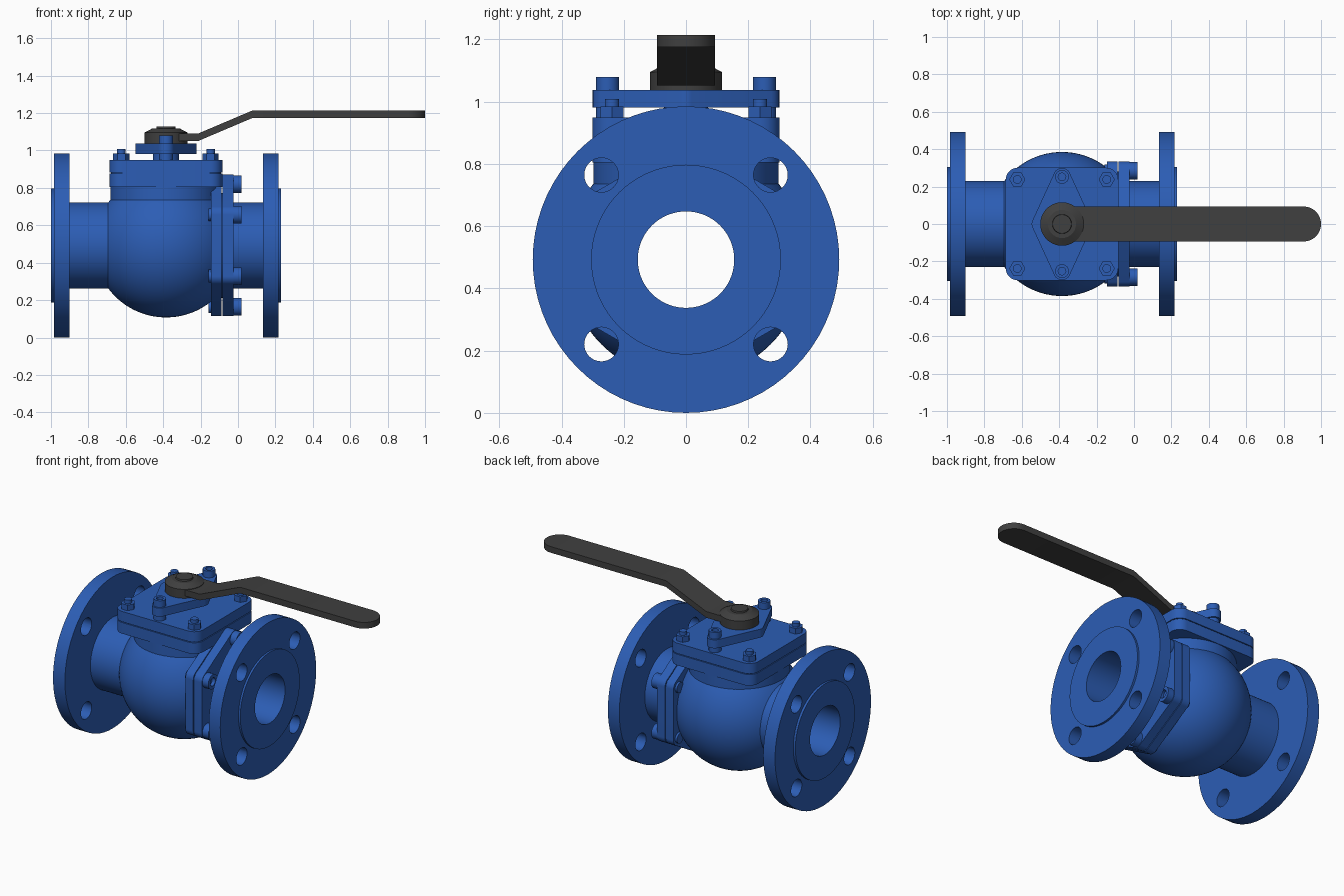
import bpy, bmesh
from math import pi, sin, cos, atan2, sqrt, radians

if "Cube" in bpy.data.objects:
    bpy.data.objects.remove(bpy.data.objects["Cube"])

CZ = 0.4925          # height of the pipe axis
CX = -0.385          # centre of the ball body and stem
R = 0.4925           # pipe flange radius
BORE = 0.155


def material(name, rgb):
    m = bpy.data.materials.new(name)
    m.diffuse_color = (*rgb, 1)
    m.use_nodes = True
    m.node_tree.nodes["Principled BSDF"].inputs["Base Color"].default_value = m.diffuse_color
    return m


BLUE = material("blue_paint", (0.025, 0.11, 0.46))
DARK = material("dark_metal", (0.05, 0.05, 0.05))


def make(name, verts, faces, mat=BLUE):
    bm = bmesh.new()
    vs = [bm.verts.new(v) for v in verts]
    for f in faces:
        bm.faces.new([vs[i] for i in f])
    bmesh.ops.remove_doubles(bm, verts=bm.verts, dist=1e-5)
    bmesh.ops.recalc_face_normals(bm, faces=bm.faces)
    me = bpy.data.meshes.new(name)
    bm.to_mesh(me)
    bm.free()
    me.materials.append(mat)
    ob = bpy.data.objects.new(name, me)
    bpy.context.collection.objects.link(ob)
    return ob


def place(axis, h, u, v):
    # axis X: profile height runs along x; axis Z: along z
    return (h, u, v) if axis == 'X' else (u, v, h)


def lathe(name, pts, at=(0, 0), axis='Z', n=64, mat=BLUE, phase=0.0):
    """Spin (height, radius) points; closed into a ring when no point is on the axis."""
    k = len(pts)
    verts = [place(axis, h, at[0] + r * cos(phase + 2 * pi * i / n), at[1] + r * sin(phase + 2 * pi * i / n))
             for i in range(n) for h, r in pts]
    segs = k if pts[-1][1] > 0 else k - 1
    faces = [(i * k + j, i * k + (j + 1) % k, (i + 1) % n * k + (j + 1) % k, (i + 1) % n * k + j)
             for i in range(n) for j in range(segs)]
    return make(name, verts, faces, mat)


def cyl(name, lo, hi, r, at, axis='Z', n=32, mat=BLUE):
    return lathe(name, [(lo, 0), (lo, r), (hi, r), (hi, 0)], at, axis, n, mat)


def socket_screw(name, lo, hi, r, at, axis):
    d = (hi - lo) * 0.5
    return lathe(name, [(lo, 0), (lo, r), (hi, r), (hi, r * .55), (hi - d, r * .55), (hi - d, 0)], at, axis, 24)


def rounded(centres, r, steps=8):
    """Outline of a convex counter-clockwise polygon grown by radius r."""
    out, m = [], len(centres)
    for i, (x, y) in enumerate(centres):
        px, py = centres[i - 1]
        nx, ny = centres[(i + 1) % m]
        a = atan2(y - py, x - px) - pi / 2
        turn = (atan2(ny - y, nx - x) - pi / 2 - a) % (2 * pi)
        out += [(x + r * cos(a + turn * s / steps), y + r * sin(a + turn * s / steps)) for s in range(steps + 1)]
    return out


def prism(name, outline, lo, hi, axis='Z', mat=BLUE):
    n = len(outline)
    verts = [place(axis, h, u, v) for h in (lo, hi) for u, v in outline]
    faces = [tuple(range(n)), tuple(range(n, 2 * n))]
    faces += [(i, (i + 1) % n, n + (i + 1) % n, n + i) for i in range(n)]
    return make(name, verts, faces, mat)


def cut(ob, cutters):
    for c in cutters:
        c.hide_render = True
        m = ob.modifiers.new("cut", 'BOOLEAN')
        m.operation, m.solver, m.object = 'DIFFERENCE', 'EXACT', c
        bpy.context.view_layer.objects.active = ob
        bpy.ops.object.modifier_apply(modifier=m.name)
    for c in cutters:
        bpy.data.objects.remove(c)


def flange_holes(x):
    return [cyl("hole_cutter", x - .1, x + .1, .055, (sy * .272, CZ + sz * .272), 'X')
            for sy in (-1, 1) for sz in (-1, 1)]


# Main body: pipe flange, neck and ball housing with a through bore
a0 = atan2(.23, -sqrt(.385 ** 2 - .23 ** 2))
a1 = atan2(.285, .255)
ball = [(CX + .385 * cos(a0 + (a1 - a0) * i / 28), .385 * sin(a0 + (a1 - a0) * i / 28)) for i in range(29)]
body = lathe("valve_body", [(-1, BORE), (-1, .305), (-.985, .305), (-.985, R), (-.9, R), (-.9, .23)]
             + ball + [(-.085, .28), (-.085, BORE)], (0, CZ), 'X', 72)
cut(body, flange_holes(-.94))

# End piece: neck and second pipe flange
end = lathe("end_piece", [(-.085, BORE), (-.085, .28), (-.03, .28), (-.03, .23), (.135, .23), (.135, R),
                          (.217, R), (.217, .305), (.23, .305), (.23, BORE)], (0, CZ), 'X', 72)
cut(end, flange_holes(.175))

# Hexagonal joint flanges with six screws
hexa = [(.328 * cos(radians(30 + 60 * i)), CZ + .328 * sin(radians(30 + 60 * i))) for i in range(6)]
for name, lo, hi in (("body_joint_flange", -.144, -.088), ("end_joint_flange", -.083, -.025)):
    plate = prism(name, rounded(hexa, .05), lo, hi, 'X')
    cut(plate, [cyl("bore_cutter", lo - .1, hi + .1, .21, (0, CZ), 'X')])
for i, p in enumerate(hexa):
    socket_screw(f"joint_screw_{i}", -.027, .018, .047, p, 'X')
    cyl(f"joint_screw_end_{i}", -.158, -.14, .034, p, 'X', 24)

# Bonnet: round collar and two stacked square plates
cyl("bonnet_collar", .70, .82, .298, (CX, 0), n=64)


def square(h, r):
    c = h - r
    return rounded([(CX + .0 + sx * c, sy * c) for sx, sy in ((-1, -1), (1, -1), (1, 1), (-1, 1))], r)


prism("bonnet_lower_plate", square(.301, .065), .805, .877)
prism("bonnet_gasket", square(.293, .06), .87, .89)
prism("bonnet_upper_plate", square(.301, .065), .882, .949)
for sx in (-1, 1):
    for sy in (-1, 1):
        at = (CX + sx * .239, sy * .238)
        tag = f"{'left' if sx < 0 else 'right'}_{'front' if sy < 0 else 'back'}"
        lathe(f"bonnet_nut_{tag}", [(.945, 0), (.945, .043), (.985, .043), (.985, 0)], at, n=6)
        cyl(f"bonnet_stud_{tag}", .94, 1.008, .023, at, n=20)

# Diamond gland plate on its pad, held by two screws
cyl("gland_pad", .94, .99, .07, (CX, 0))
prism("gland_plate", rounded([(CX, -.255), (CX + .117, 0), (CX, .255), (CX - .117, 0)], .045), .982, 1.037)
for side, s in (("front", -1), ("back", 1)):
    cyl(f"gland_spacer_{side}", .94, .99, .037, (CX, s * .252), n=24)
    socket_screw(f"gland_screw_{side}", 1.03, 1.08, .037, (CX, s * .252), 'Z')

# Lever hub and stem cap
lathe("lever_hub", [(1.037, 0), (1.037, .116), (1.095, .116), (1.117, .075), (1.117, .052), (1.127, .05), (1.127, 0)],
      (CX, 0), mat=DARK)

# Bent lever arm with a rounded end
stations = [(CX, 1.072, .093), (-.21, 1.072, .093), (.08, 1.195, .093), (.907, 1.195, .093)]
stations += [(.907 + .093 * sin(t), 1.195, .093 * cos(t)) for t in [pi / 2 * i / 12 for i in range(1, 12)]]
stations.append((1.0, 1.195, .002))
verts = [(x, sy * w, z + sz * .02) for x, z, w in stations for sy, sz in ((-1, -1), (1, -1), (1, 1), (-1, 1))]
last = 4 * (len(stations) - 1)
faces = [(0, 1, 2, 3), (last, last + 1, last + 2, last + 3)]
faces += [(4 * i + j, 4 * i + (j + 1) % 4, 4 * i + 4 + (j + 1) % 4, 4 * i + 4 + j)
          for i in range(len(stations) - 1) for j in range(4)]
make("lever_arm", verts, faces, DARK)

# Smooth shading with crisp edges
bpy.ops.object.select_all(action='SELECT')
bpy.context.view_layer.objects.active = body
bpy.ops.object.shade_smooth_by_angle(angle=radians(28))
